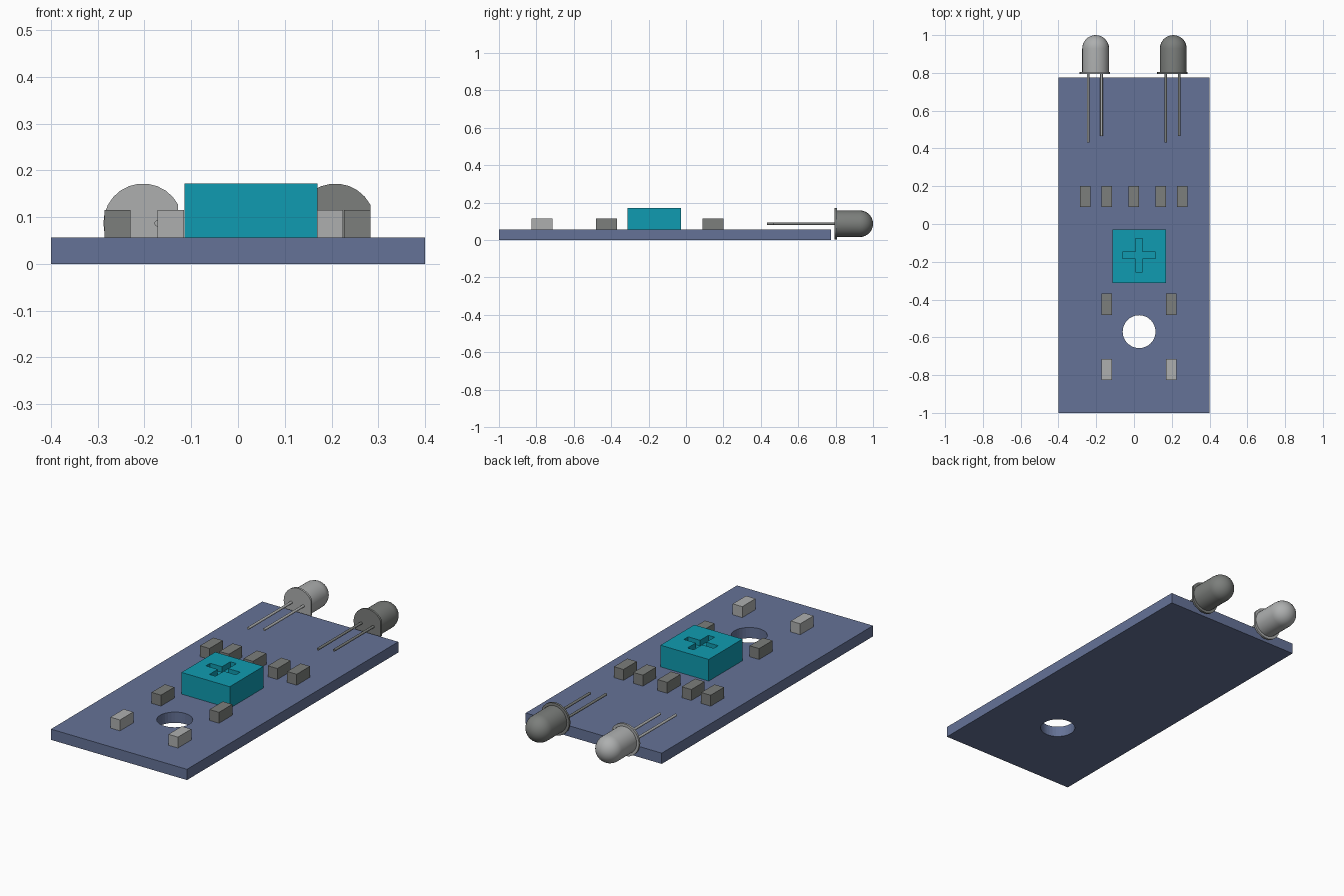
import bpy, bmesh
from math import sin, cos, acos, pi, radians
from mathutils import Matrix, Vector

if "Cube" in bpy.data.objects:
    bpy.data.objects.remove(bpy.data.objects["Cube"])


def material(name, rgb):
    m = bpy.data.materials.new(name)
    m.diffuse_color = (*rgb, 1)
    m.use_nodes = True
    m.node_tree.nodes["Principled BSDF"].inputs["Base Color"].default_value = m.diffuse_color
    return m


BLUE = material("board_blue", (0.13, 0.17, 0.31))
TEAL = material("teal", (0.005, 0.33, 0.44))
LIGHT = material("light_grey", (0.42, 0.43, 0.43))
DARK = material("dark_grey", (0.20, 0.21, 0.20))


def finish(name, bm, mat=None, smooth=False):
    bmesh.ops.recalc_face_normals(bm, faces=bm.faces)
    me = bpy.data.meshes.new(name)
    bm.to_mesh(me)
    bm.free()
    ob = bpy.data.objects.new(name, me)
    bpy.context.collection.objects.link(ob)
    if mat:
        me.materials.append(mat)
    if smooth:
        bpy.ops.object.select_all(action='DESELECT')
        ob.select_set(True)
        bpy.context.view_layer.objects.active = ob
        bpy.ops.object.shade_smooth_by_angle(angle=radians(35))
    return ob


def prism(name, pts, start, depth, mat=None, smooth=False):
    """Extrude a closed 3D outline (start offset already a Vector) along depth."""
    bm = bmesh.new()
    face = bm.faces.new([bm.verts.new(Vector(p) + Vector(start)) for p in pts])
    new = bmesh.ops.extrude_face_region(bm, geom=[face], use_keep_orig=True)["geom"]
    verts = [g for g in new if isinstance(g, bmesh.types.BMVert)]
    bmesh.ops.translate(bm, verts=verts, vec=depth)
    return finish(name, bm, mat, smooth)


def box(name, x0, x1, y0, y1, z0, z1, mat):
    pts = [(x0, y0, z0), (x1, y0, z0), (x1, y1, z0), (x0, y1, z0)]
    return prism(name, pts, (0, 0, 0), (0, 0, z1 - z0), mat)


def cut(ob, cutter):
    mod = ob.modifiers.new("cut", 'BOOLEAN')
    mod.operation, mod.solver, mod.object = 'DIFFERENCE', 'EXACT', cutter
    cutter.hide_render = True
    cutter.hide_set(True)


def circle_xy(r, n):
    return [(r * cos(2 * pi * i / n), r * sin(2 * pi * i / n), 0) for i in range(n)]


TOP = 0.057

# Circuit board with mounting hole
board = box("board", -0.4, 0.4, -1, 0.775, 0, TOP, BLUE)
hole = prism("hole_cutter", circle_xy(0.087, 32), (0.027, -0.57, -0.1), (0, 0, 0.3))
cut(board, hole)

# Adjuster block with a cross-shaped screw slot
block = box("adjuster_block", -0.114, 0.17, -0.312, -0.028, TOP, 0.172, TEAL)
L, W = 0.088, 0.018
cross = [(L, -W), (L, W), (W, W), (W, L), (-W, L), (-W, W),
         (-L, W), (-L, -W), (-W, -W), (-W, -L), (W, -L), (W, -W)]
slot = prism("slot_cutter", [(x, y, 0) for x, y in cross],
             (0.027, -0.165, 0.142), (0, 0, 0.1), TEAL)
cut(block, slot)

# Small surface-mounted components
rows = [("resistor", 0.145, (-0.258, -0.144, -0.002, 0.141, 0.255), DARK),
        ("resistor_middle", -0.425, (-0.144, 0.197), DARK),
        ("indicator", -0.77, (-0.144, 0.197), LIGHT)]
for name, y, xs, mat in rows:
    for i, x in enumerate(xs):
        box(f"{name}_{i + 1}", x - 0.028, x + 0.028, y - 0.056, y + 0.056, TOP, 0.115, mat)


def diode(name, cx, mat):
    cz, r, n = 0.087, 0.071, 24
    # Domed body, spun around the y axis
    prof = [(0, 0.8), (r, 0.8)] + [(r * cos(a), 1 - r + r * sin(a))
                                   for a in (i * pi / 16 for i in range(8))] + [(0, 1)]
    bm = bmesh.new()
    vs = [bm.verts.new((cx + x, y, cz)) for x, y in prof]
    edges = [bm.edges.new(p) for p in zip(vs, vs[1:])]
    bmesh.ops.spin(bm, geom=vs + edges, cent=(cx, 0, cz), axis=(0, 1, 0),
                   angle=2 * pi, steps=n, use_merge=True)
    bmesh.ops.remove_doubles(bm, verts=bm.verts, dist=1e-5)
    finish(name + "_dome", bm, mat, True)
    # Flange with one flat side
    R, flat = 0.085, 0.075
    a0 = acos(flat / R)
    angs = [a0 + (2 * pi - 2 * a0) * i / 22 for i in range(23)]
    prism(name + "_flange", [(R * cos(a), 0, R * sin(a)) for a in angs],
          (cx, 0.795, cz), (0, 0.011, 0), mat, True)
    # Long and short leads
    for side, dx, y0 in (("long", -0.04, 0.432), ("short", 0.031, 0.465)):
        ring = [(x, 0, z) for x, z, _ in circle_xy(0.0068, 12)]
        prism(f"{name}_{side}_lead", ring, (cx + dx, y0, cz), (0, 0.8 - y0, 0), mat, True)


diode("emitter", -0.203, LIGHT)
diode("receiver", 0.208, DARK)
